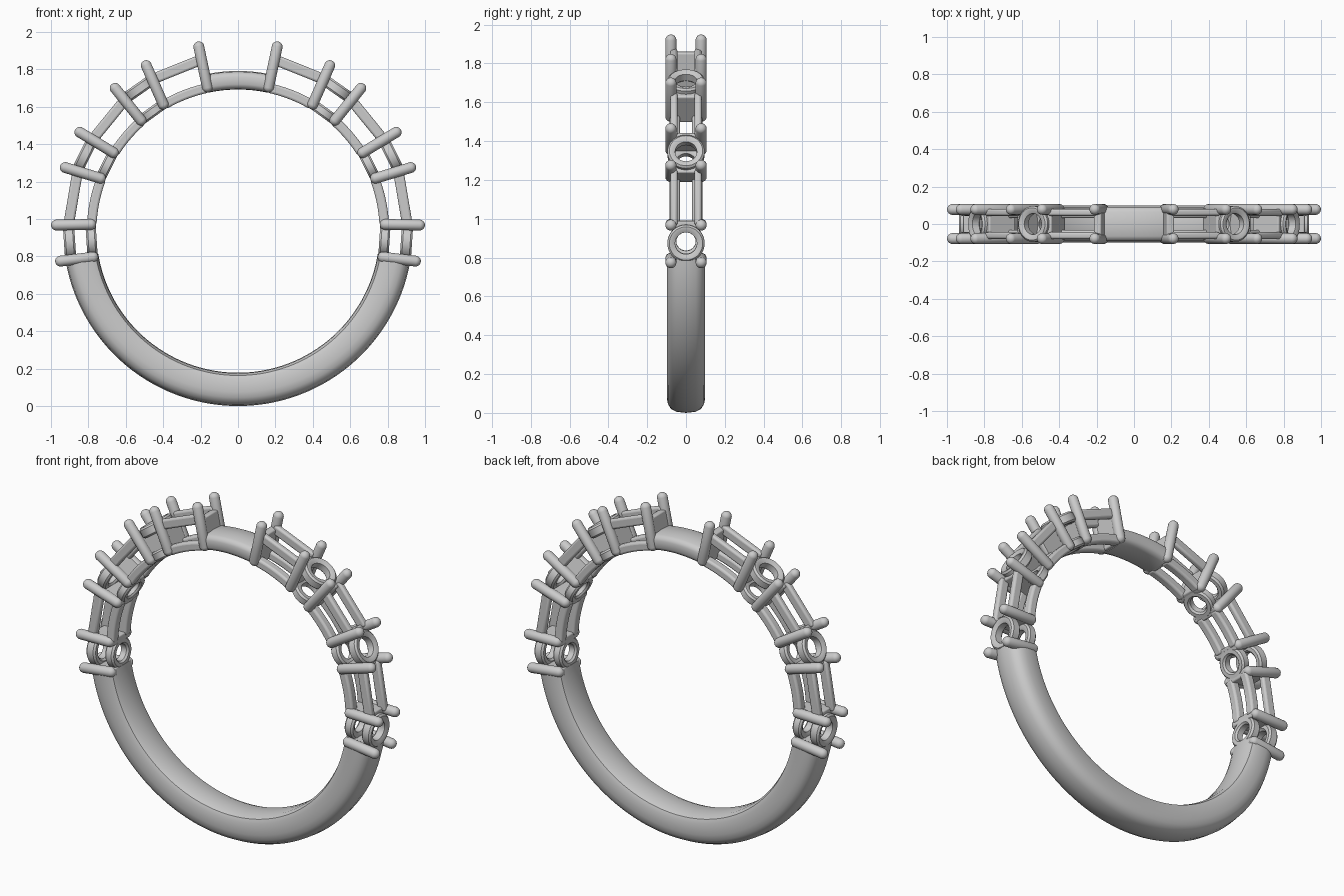
import bpy, bmesh
from math import sin, cos, pi, radians
from mathutils import Matrix, Vector

if "Cube" in bpy.data.objects:
    bpy.data.objects.remove(bpy.data.objects["Cube"])

CZ = 0.935      # ring centre height
RI = 0.757      # finger hole radius


def frame(deg, r):
    """Local frame on the ring: x tangent, y ring axis, z radial (angle from the top)."""
    a = radians(deg)
    t, u = Vector((cos(a), 0, -sin(a))), Vector((sin(a), 0, cos(a)))
    m = Matrix((t, Vector((0, 1, 0)), u)).transposed().to_4x4()
    m.translation = Vector((0, 0, CZ)) + u * r
    return m


def point(deg, r, y=0.0):
    return frame(deg, r) @ Vector((0, y, 0))


def finish(name, bm, mirror=True, bevel=0.0):
    bmesh.ops.recalc_face_normals(bm, faces=bm.faces)
    me = bpy.data.meshes.new(name)
    bm.to_mesh(me)
    bm.free()
    ob = bpy.data.objects.new(name, me)
    bpy.context.collection.objects.link(ob)
    if bevel:
        b = ob.modifiers.new("Bevel", 'BEVEL')
        b.width, b.segments = bevel, 3
    if mirror:
        ob.modifiers.new("Mirror", 'MIRROR').use_axis = (True, False, False)
    bpy.context.view_layer.objects.active = ob
    ob.select_set(True)
    bpy.ops.object.shade_smooth_by_angle(angle=radians(40))
    ob.select_set(False)
    return ob


def loft(bm, rings, closed=False):
    """Skin equal-length closed loops, capping the ends unless closed."""
    vs = [[bm.verts.new(p) for p in ring] for ring in rings]
    n, m = len(vs), len(vs[0])
    for i in range(n if closed else n - 1):
        a, b = vs[i], vs[(i + 1) % n]
        for j in range(m):
            k = (j + 1) % m
            bm.faces.new((a[j], a[k], b[k], b[j]))
    if not closed:
        bm.faces.new(vs[0])
        bm.faces.new(vs[-1])


def arc(bm, section, a0, a1, steps):
    """Sweep an (r, y) section around the ring."""
    loft(bm, [[point(a0 + (a1 - a0) * i / steps, r, y) for r, y in section]
              for i in range(steps + 1)])


def box(bm, mat, sx, sy, sz):
    bmesh.ops.create_cube(bm, size=1, matrix=mat @ Matrix.Diagonal((sx, sy, sz, 1)))


def along(p, q):
    """Frame at the middle of p-q with z running along it."""
    z = (q - p).normalized()
    y = Vector((0, 1, 0))
    y = (y - z * y.dot(z)).normalized()
    m = Matrix((y.cross(z), y, z)).transposed().to_4x4()
    m.translation = (p + q) / 2
    return m


def rail_r(deg):
    """Outer radius of the upper rails, lower towards the shank."""
    return 0.966 - 0.036 * (deg - 12) / 88


# Shank and top bridge
half = [(RI, 0), (.760, .06), (.772, .088), (.795, .098), (.86, .099),
        (.89, .093), (.914, .078), (.929, .05), (.935, 0)]
bm = bmesh.new()
arc(bm, half + [(r, -y) for r, y in half[-2:0:-1]], 99, 261, 96)
finish("shank", bm, mirror=False)

half = [(RI, 0), (.759, .06), (.768, .082), (.785, .091), (.825, .091),
        (.842, .084), (.852, .065), (.856, 0)]
bm = bmesh.new()
arc(bm, half + [(r, -y) for r, y in half[-2:0:-1]], -12, 12, 24)
finish("top_bridge", bm, mirror=False)

# Prong stations: base angle, tip angle, tip radius
stations = [(12, 12, 1.036), (30.5, 29, 1.041), (41.2, 40.7, 1.036), (57.8, 58, 1.026),
            (69, 69.8, 1.013), (87.4, 88.1, 1.0), (100.2, 99.6, .991)]
PR, PY = 0.029, 0.078

bm = bmesh.new()
walls = bmesh.new()
for a0, a1, rt in stations:
    for s in (-1, 1):
        # round-ended pin: a sphere split in two and stretched
        p, q = point(a0, .788, s * PY), point(a1, rt - PR, s * PY)
        m, h = along(p, q), (q - p).length / 2
        vs = bmesh.ops.create_uvsphere(bm, u_segments=20, v_segments=11, radius=PR)['verts']
        for v in vs:
            v.co.z += h if v.co.z > 0 else -h
            v.co = m @ v.co
    # cross wall joining the pair
    p, q = point(a0, RI + .004), point(a0 * .3 + a1 * .7, rail_r(a1) - .022)
    box(walls, along(p, q), .042, 2 * PY, (q - p).length)
finish("prongs", bm)
finish("prong_walls", walls, bevel=.008)

# Long settings: straight upper rails and curved lower rails
up, low = bmesh.new(), bmesh.new()
for i in (0, 2, 4):
    b0, t0, _ = stations[i]
    b1, t1, _ = stations[i + 1]
    for s in (-1, 1):
        p, q = point(t0, rail_r(t0) - .028, s * .062), point(t1, rail_r(t1) - .028, s * .062)
        box(up, along(p, q), .056, .036, (q - p).length)
        sec = [(RI, s * .032), (RI, s * .084), (.808, s * .084), (.808, s * .032)]
        arc(low, sec, b0, b1, 10)
finish("long_seat_upper_rails", up, bevel=.012)
finish("long_seat_lower_rails", low, bevel=.012)

# Round settings: an upper and a lower collar with a through hole
bm = bmesh.new()


def collar(deg, r0, r1, hole, rim, span):
    m = frame(deg, 0)
    e = .010
    prof = [(hole, r0 + e), (hole + e, r0), (rim - e, r0), (rim, r0 + e),
            (rim, r1 - e), (rim - e, r1), (hole + 2 * e, r1), (hole, r1 - e)]
    rings = []
    for k in range(36):
        a = 2 * pi * k / 36
        rings.append([m @ Vector((cos(a) * w * span, sin(a) * w, z)) for w, z in prof])
    loft(bm, rings, closed=True)


for i in (1, 3, 5):
    b0, t0, _ = stations[i]
    b1, t1, _ = stations[i + 1]
    mt, mb = (t0 + t1) / 2, (b0 + b1) / 2
    ro = rail_r(mt)
    collar(mt, ro - .06, ro, .056, .096, 1.0)
    collar(mb, RI, .812, .050, .092, .95)
finish("round_seats", bm)
